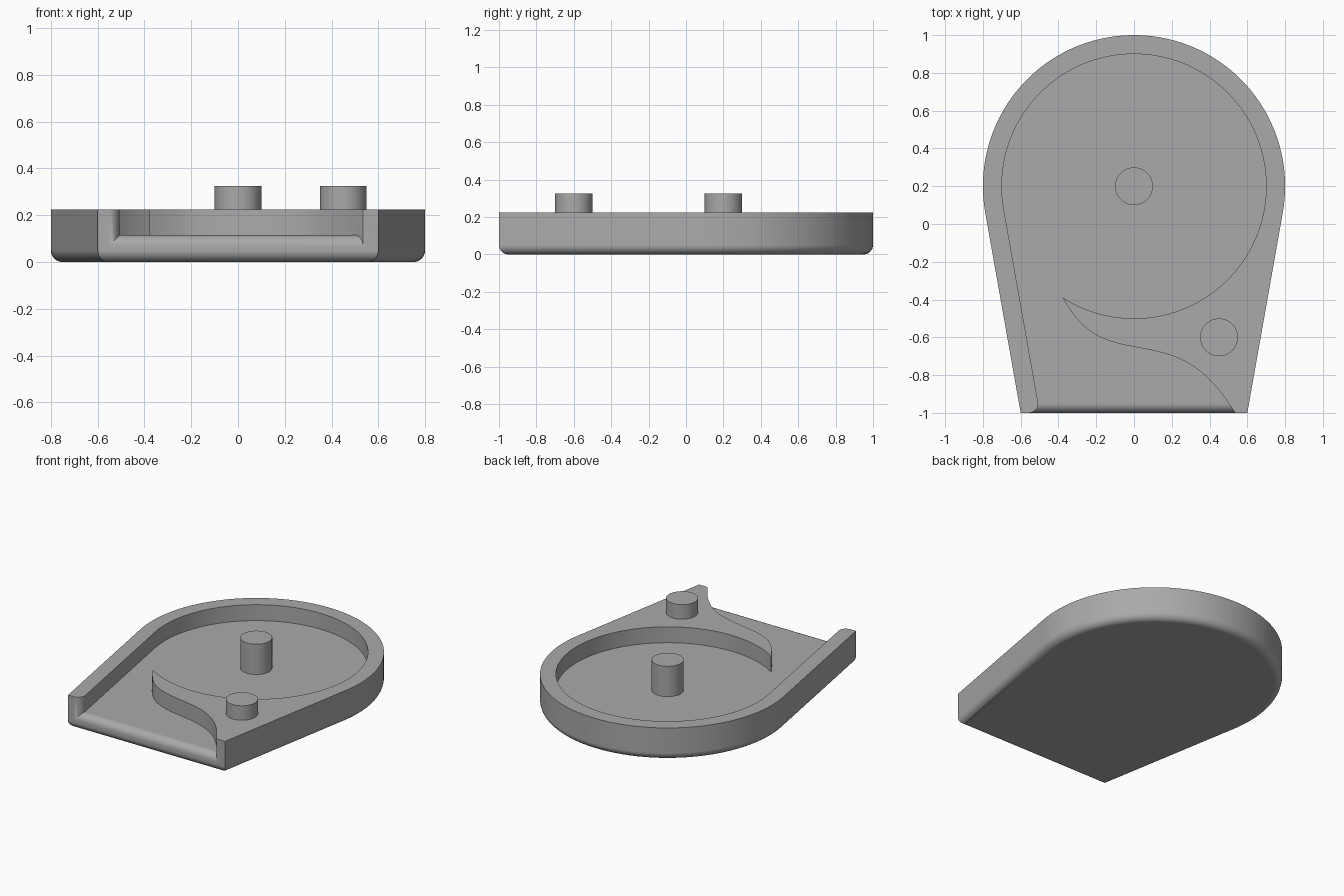
import bpy
import bmesh
from math import sin, cos, pi, radians
from mathutils import Vector
from mathutils.geometry import interpolate_bezier

if "Cube" in bpy.data.objects:
    bpy.data.objects.remove(bpy.data.objects["Cube"])

HEIGHT, FLOOR, FILLET = 0.225, 0.115, 0.05
CENTRE_Y = 0.2
TANGENT = radians(10.03)   # where the round end meets the tapering sides

grey = bpy.data.materials.new("plain grey")
grey.use_nodes = True
grey.diffuse_color = (0.4, 0.4, 0.4, 1)
grey.node_tree.nodes["Principled BSDF"].inputs["Base Color"].default_value = (0.4, 0.4, 0.4, 1)


def arc(cx, cy, r, start, end, steps):
    angles = [start + (end - start) * i / steps for i in range(steps + 1)]
    return [(cx + r * cos(a), cy + r * sin(a)) for a in angles]


def prism(name, points, low, high, along_x=False, bevel_low=0):
    """Extrude a closed profile along z, or a (y, z) profile along x."""
    place = (lambda p, d: (d, *p)) if along_x else (lambda p, d: (*p, d))
    bm = bmesh.new()
    base = bm.faces.new([bm.verts.new(place(p, low)) for p in points])
    top = bmesh.ops.extrude_face_region(bm, geom=[base], use_keep_orig=True)
    verts = [v for v in top["geom"] if isinstance(v, bmesh.types.BMVert)]
    bmesh.ops.translate(bm, verts=verts, vec=place((0, 0), high - low))
    bmesh.ops.recalc_face_normals(bm, faces=bm.faces)
    if bevel_low:
        bmesh.ops.bevel(bm, geom=list(base.edges), offset=bevel_low,
                        segments=8, profile=0.5, affect='EDGES')
    mesh = bpy.data.meshes.new(name)
    bm.to_mesh(mesh)
    bm.free()
    mesh.materials.append(grey)
    obj = bpy.data.objects.new(name, mesh)
    bpy.context.collection.objects.link(obj)
    return obj


def activate(obj):
    bpy.ops.object.select_all(action='DESELECT')
    obj.select_set(True)
    bpy.context.view_layer.objects.active = obj


def combine(obj, other, operation):
    activate(obj)
    mod = obj.modifiers.new("cut", 'BOOLEAN')
    mod.operation, mod.object, mod.solver = operation, other, 'EXACT'
    bpy.ops.object.modifier_apply(modifier=mod.name)
    bpy.data.objects.remove(other)


def smooth(obj):
    activate(obj)
    bpy.ops.object.shade_smooth_by_angle(angle=radians(30))
    obj.modifiers.new("even shading", 'WEIGHTED_NORMAL').keep_sharp = True


# Tray body: round back, tapering sides, rounded bottom edge
outline = arc(0, CENTRE_Y, 0.8, -TANGENT, pi + TANGENT, 96) + [(-0.6, -1), (0.6, -1)]
tray = prism("tray", outline, 0, HEIGHT, bevel_low=FILLET)

# Pocket outline: circle, left wall with rounded end, S-shaped right wall
tip = radians(237.2)
pocket = arc(0, CENTRE_Y, 0.7, tip - 2 * pi, pi + TANGENT, 110)
pocket += arc(-0.507 - FILLET, -0.95, FILLET, 0, -pi / 2, 8)
pocket += [(-0.557, -1.1), (0.535, -1.1)]
s_curve = [((0.535, -1), (0.36, -0.72), (0.22, -0.69), (0, -0.65)),
           ((0, -0.65), (-0.2, -0.615), (-0.28, -0.56), pocket[0])]
for n, ends in enumerate(s_curve):
    pts = interpolate_bezier(*[Vector((*p, 0)) for p in ends], 20)
    pocket += [(p.x, p.y) for p in pts[n:-1] or pts]
    if n == 0:
        pocket.append((0, -0.65))
cutter = prism("pocket_cutter", pocket, 0.01, 0.4)

# Floor level, rolling down over the front lip
section = [(1.2, 0.3), (1.2, FLOOR)]
section += arc(-0.95, FLOOR - FILLET, FILLET, pi / 2, pi, 8)
section += [(-1.2, FLOOR - FILLET), (-1.2, 0.3)]
floor_shape = prism("floor_shape", section, -1, 1, along_x=True)
combine(cutter, floor_shape, 'INTERSECT')
combine(tray, cutter, 'DIFFERENCE')
smooth(tray)

# Round pegs
for name, x, y, low in (("centre_post", 0, CENTRE_Y, FLOOR), ("corner_peg", 0.45, -0.6, HEIGHT)):
    smooth(prism(name, arc(x, y, 0.1, 0, 2 * pi * 47 / 48, 47), low - 0.01, 0.325))
